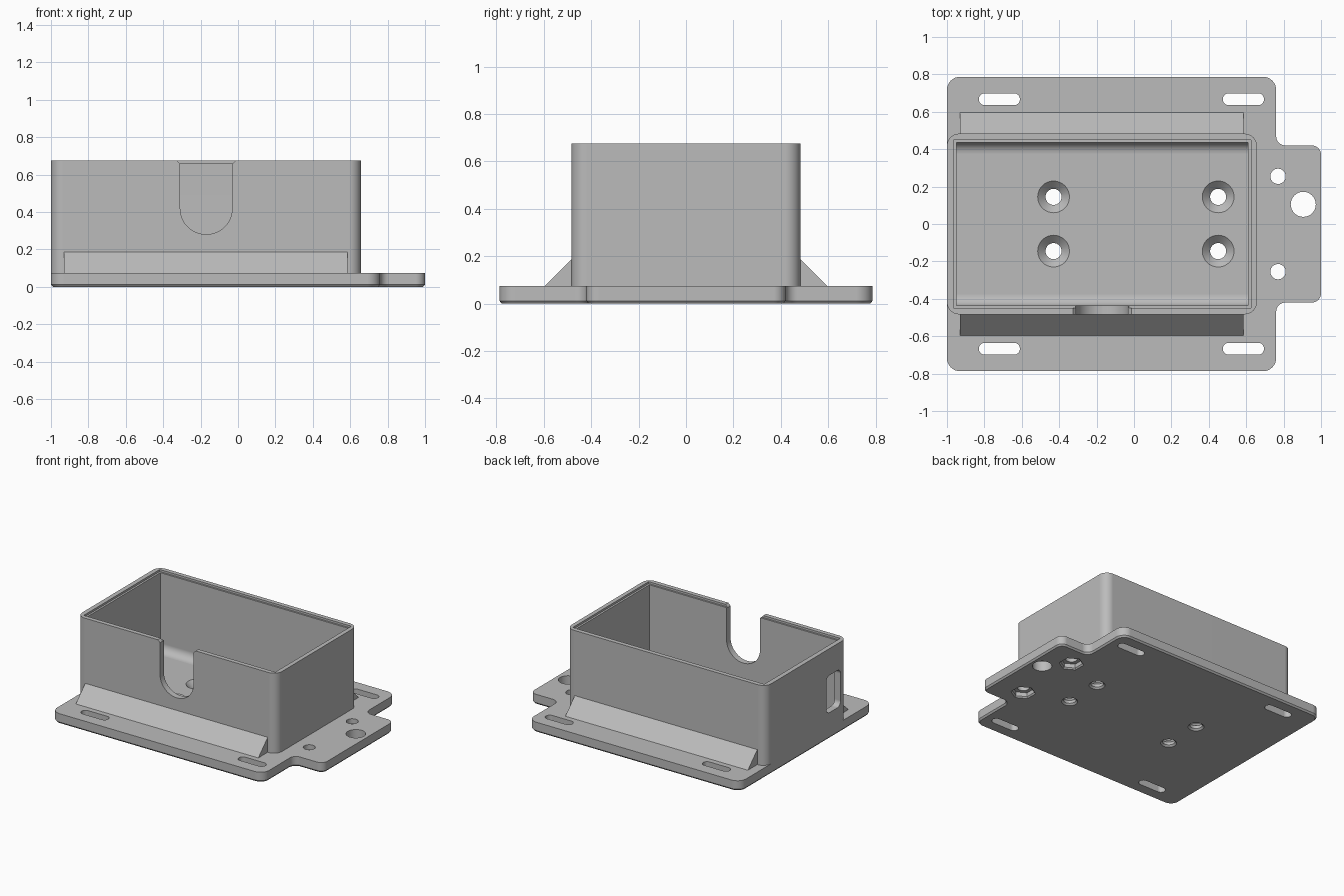
import bpy, bmesh, math
from mathutils import Vector

if "Cube" in bpy.data.objects:
    bpy.data.objects.remove(bpy.data.objects["Cube"])

grey = bpy.data.materials.new("plain grey")
grey.use_nodes = True
COLOUR = (0.5, 0.5, 0.5, 1)
grey.diffuse_color = COLOUR
grey.node_tree.nodes["Principled BSDF"].inputs["Base Color"].default_value = COLOUR


def rounded(corners, seg=8):
    """Outline from (u, v, radius) corners, each filleted by its radius."""
    out = []

    def add(p):
        if not out or (p - out[-1]).length > 1e-5:
            out.append(p)

    for i, (u, v, r) in enumerate(corners):
        p = Vector((u, v))
        if r <= 0:
            add(p)
            continue
        a = (Vector(corners[i - 1][:2]) - p).normalized()
        b = (Vector(corners[(i + 1) % len(corners)][:2]) - p).normalized()
        theta = a.angle(b)
        c = p + (a + b).normalized() * r / math.sin(theta / 2)
        t = r / math.tan(theta / 2)
        start, end, phi = p + a * t - c, p + b * t - c, math.pi - theta
        for k in range(seg + 1):
            f = k / seg
            add(c + (start * math.sin((1 - f) * phi) + end * math.sin(f * phi)) / math.sin(phi))
    if (out[0] - out[-1]).length < 1e-5:
        out.pop()
    return out


def rect(u0, u1, v0, v1, r=0.0, seg=8):
    return rounded([(u0, v0, r), (u1, v0, r), (u1, v1, r), (u0, v1, r)], seg)


def ring(x, y, r, n=32):
    return [Vector((x + r * math.sin(math.tau * i / n), y + r * math.cos(math.tau * i / n)))
            for i in range(n)]


def loft(name, layers, axis="z"):
    """Closed solid through (outline, height) layers along an axis."""
    place = {"z": lambda u, v, w: (u, v, w),
             "y": lambda u, v, w: (u, w, v),
             "x": lambda u, v, w: (w, u, v)}[axis]
    bm = bmesh.new()
    rows = [[bm.verts.new(place(p.x, p.y, w)) for p in line] for line, w in layers]
    n = len(rows[0])
    for low, high in zip(rows, rows[1:]):
        for i in range(n):
            j = (i + 1) % n
            bm.faces.new((low[i], low[j], high[j], high[i]))
    bm.faces.new(rows[0])
    bm.faces.new(rows[-1])
    bmesh.ops.recalc_face_normals(bm, faces=bm.faces)
    mesh = bpy.data.meshes.new(name)
    bm.to_mesh(mesh)
    bm.free()
    mesh.materials.append(grey)
    obj = bpy.data.objects.new(name, mesh)
    bpy.context.collection.objects.link(obj)
    return obj


def prism(name, outline, w0, w1, axis="z"):
    return loft(name, [(outline, w0), (outline, w1)], axis)


def cut(obj, cutters):
    for c in cutters:
        m = obj.modifiers.new("cut", "BOOLEAN")
        m.operation, m.solver, m.object = "DIFFERENCE", "EXACT", c
    graph = bpy.context.evaluated_depsgraph_get()
    mesh = bpy.data.meshes.new_from_object(obj.evaluated_get(graph))
    obj.modifiers.clear()
    obj.data = mesh
    for c in cutters:
        bpy.data.objects.remove(c)


def finish(obj):
    bpy.ops.object.select_all(action="DESELECT")
    obj.select_set(True)
    bpy.context.view_layer.objects.active = obj
    bpy.ops.object.shade_smooth_by_angle(angle=math.radians(30))
    obj.modifiers.new("even shading", "WEIGHTED_NORMAL").keep_sharp = True


# Mounting plate with a tab, its lower edge chamfered
def plate_outline(d):
    r, f = 0.07 - d, 0.05 + d
    half = [(1 - d, 0.42 - d, 0.05 - d), (0.76 - d, 0.42 - d, f),
            (0.76 - d, 0.787 - d, r), (-1 + d, 0.787 - d, r)]
    return rounded(half + [(x, -y, q) for x, y, q in reversed(half)])


plate = loft("base_plate", [(plate_outline(0.01), 0), (plate_outline(0), 0.012),
                            (plate_outline(0), 0.075)])
holes = [prism("hole", ring(0.905, 0.105, 0.067), -0.1, 0.2)]
for side in (-1, 1):
    # Strap slots
    for x in (-0.72, 0.585):
        y = side * 0.667
        holes.append(prism("slot", rect(x - 0.11, x + 0.11, y - 0.032, y + 0.032, 0.032),
                           -0.1, 0.2))
    # Countersunk floor screws
    for x in (-0.43, 0.45):
        steps = [(0.065, -0.01), (0.043, 0.012), (0.043, 0.034), (0.087, 0.077)]
        holes.append(loft("screw", [(ring(x, side * 0.145, r), z) for r, z in steps]))
    # Tab holes with hexagonal nut pockets below
    y = side * 0.255
    holes.append(prism("bolt", ring(0.77, y, 0.041), -0.1, 0.2))
    steps = [(0.095, -0.01), (0.076, 0.01), (0.076, 0.04)]
    holes.append(loft("nut", [(ring(0.77, y, r, 6), z) for r, z in steps]))
cut(plate, holes)
finish(plate)

# Open box: cavity with filleted floor edges, rim step, cable notch, side window
box = prism("box_walls", rect(-1, 0.657, -0.483, 0.483, 0.065), 0.07, 0.675)
side = [(-0.437, 0.9, 0), (-0.437, 0.075, 0.06), (-0.377, 0.075, 0), (-0.377, 0, 0)]
cavity = rounded(side + [(-y, z, r) for y, z, r in reversed(side)])
mid, w = -0.17, 0.139
edge = [(-w - 0.02, 0.9, 0), (-w - 0.02, 0.677, 0), (-w, 0.657, 0), (-w, 0.281, w - 0.001)]
notch = rounded([(mid + x, z, r) for x, z, r in edge]
                + [(mid - x, z, r) for x, z, r in reversed(edge)], 12)
cut(box, [prism("cavity", cavity, -0.95, 0.61, "x"),
          prism("rim", rect(-0.965, 0.625, -0.45, 0.45), 0.66, 0.9),
          prism("notch", notch, -0.6, -0.3, "y"),
          prism("window", rect(-0.405, -0.235, 0.195, 0.475, 0.04), -1.1, -0.9, "x")])
finish(box)

# Sloping braces along the front and back walls
for name, s in (("front_brace", -1), ("back_brace", 1)):
    tri = [Vector((s * y, z)) for y, z in ((0.47, 0.07), (0.6, 0.07), (0.47, 0.2))]
    prism(name, tri, -0.93, 0.585, "x")
